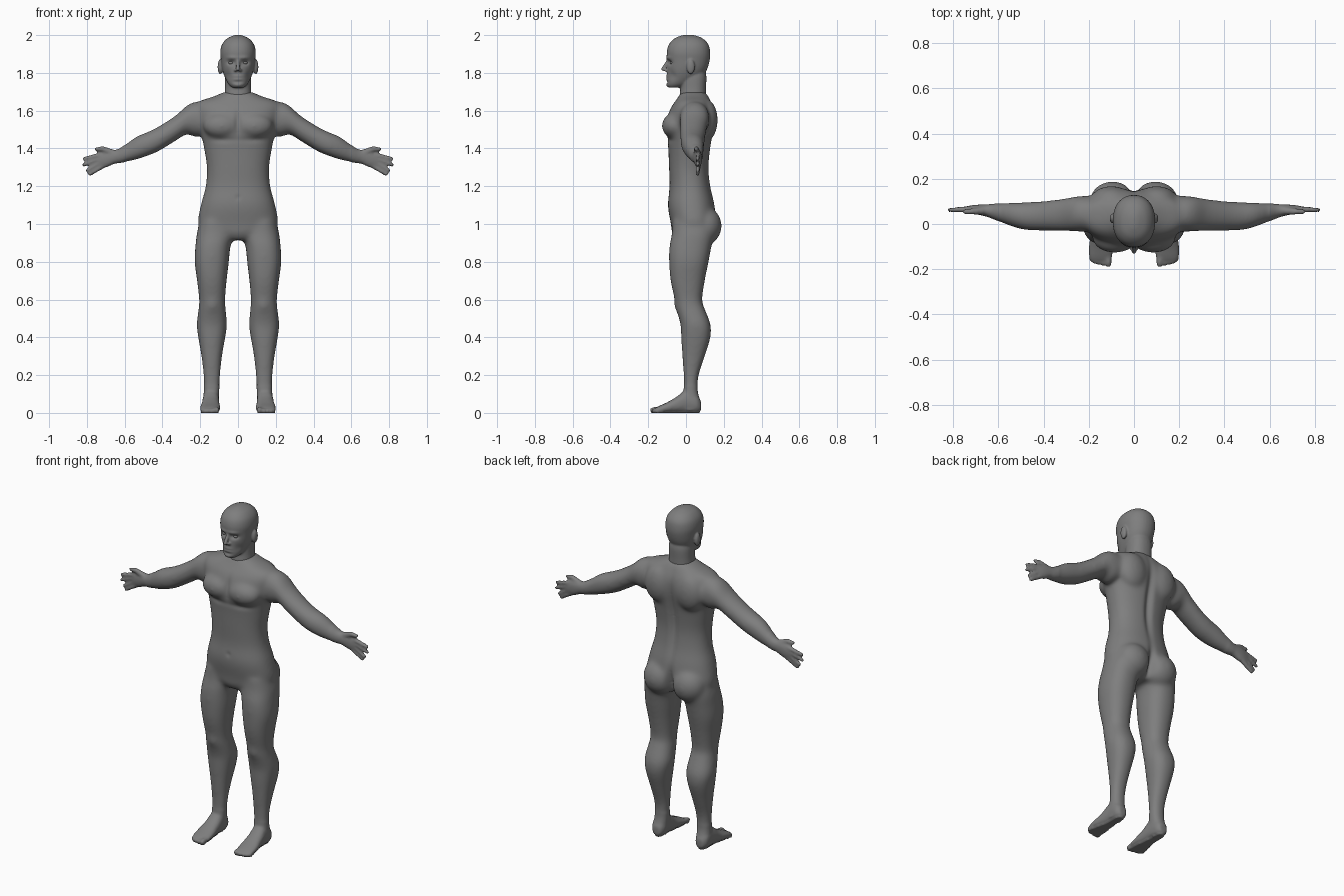
import bpy
import bmesh
import math
from mathutils import Vector, Matrix

default_cube = bpy.data.objects.get("Cube")
if default_cube:
    bpy.data.objects.remove(default_cube, do_unlink=True)

GREY = (0.21, 0.21, 0.21, 1.0)
skin = bpy.data.materials.new("matte grey skin")
skin.use_nodes = True
skin.diffuse_color = GREY
skin.node_tree.nodes["Principled BSDF"].inputs["Base Color"].default_value = GREY


def catmull(a, b, c, d, t):
    """Smooth blend between b and c."""
    return b + t * ((c - a) / 2 + t * (a - 2.5 * b + 2 * c - d / 2
                                       + t * (1.5 * (b - c) + (d - a) / 2)))


def loft(bm, axis, sections, power=2.3, sides=28, steps=4):
    """Closed tube through sections (position, low, high, low, high).
    Sections of four values (position, half width, low, high) are centred."""
    full = [(s[0], -s[1], *s[1:]) if len(s) == 4 else s for s in sections]
    last = len(full) - 1
    rows = []
    for i in range(last):
        quad = [full[max(i - 1, 0)], full[i], full[i + 1], full[min(i + 2, last)]]
        for step in range(steps):
            rows.append([catmull(*values, step / steps) for values in zip(*quad)])
    rows.append(full[last])
    rings = []
    for position, u_low, u_high, v_low, v_high in rows:
        ring = []
        for k in range(sides):
            angle = math.tau * k / sides
            c, s = math.cos(angle), math.sin(angle)
            u = math.copysign(abs(c) ** (2 / power), c)
            v = math.copysign(abs(s) ** (2 / power), s)
            point = [(u_low + u_high + u * (u_high - u_low)) / 2,
                     (v_low + v_high + v * (v_high - v_low)) / 2]
            point.insert(axis, position)
            ring.append(bm.verts.new(point))
        rings.append(ring)
    for lower, upper in zip(rings, rings[1:]):
        for k in range(sides):
            n = (k + 1) % sides
            bm.faces.new((lower[k], lower[n], upper[n], upper[k]))
    bm.faces.new(rings[0])
    bm.faces.new(rings[-1])


def ellipsoid(bm, center, radii, detail=4):
    matrix = Matrix.Translation(center) @ Matrix.Diagonal((*radii, 1))
    bmesh.ops.create_icosphere(bm, subdivisions=detail, radius=1, matrix=matrix)


def rod(bm, start, end, start_radius, end_radius, beads=12):
    """Tapered rounded rod of overlapping balls, used for digits and the nose."""
    for k in range(beads):
        t = k / (beads - 1)
        radius = start_radius + (end_radius - start_radius) * t
        ellipsoid(bm, Vector(start).lerp(Vector(end), t), (radius,) * 3, detail=3)


def mirror(bm):
    copy = bmesh.ops.duplicate(bm, geom=bm.verts[:] + bm.edges[:] + bm.faces[:])
    for element in copy["geom"]:
        if isinstance(element, bmesh.types.BMVert):
            element.co.x *= -1


def fuse(bm, name, voxel):
    """Merge all overlapping parts into one skin; returns object and new bmesh."""
    bmesh.ops.recalc_face_normals(bm, faces=bm.faces[:])
    mesh = bpy.data.meshes.new(name)
    bm.to_mesh(mesh)
    bm.free()
    obj = bpy.data.objects.new(name, mesh)
    bpy.context.collection.objects.link(obj)
    remesh = obj.modifiers.new("fuse", "REMESH")
    remesh.mode = "VOXEL"
    remesh.voxel_size = voxel
    graph = bpy.context.evaluated_depsgraph_get()
    fused = bpy.data.meshes.new_from_object(obj.evaluated_get(graph))
    obj.modifiers.clear()
    obj.data = fused
    bpy.data.meshes.remove(mesh)
    fused.name = name
    result = bmesh.new()
    result.from_mesh(fused)
    return obj, result


def relax(bm, times, rule=lambda co: True):
    verts = [v for v in bm.verts if rule(v.co)]
    for _ in range(times):
        bmesh.ops.smooth_vert(bm, verts=verts, factor=0.5, use_axis_x=True,
                              use_axis_y=True, use_axis_z=True)


def sculpt(bm, center, radii, push):
    """Soft brush stroke along y, repeated on the other side when off centre."""
    for side in ((1, -1) if center[0] else (1,)):
        middle = Vector((center[0] * side, center[1], center[2]))
        for v in bm.verts:
            d = v.co - middle
            reach = sum((d[i] / radii[i]) ** 2 for i in range(3))
            if reach < 6:
                v.co.y += push * math.exp(-reach)


def finish(obj, bm):
    for face in bm.faces:
        face.smooth = True
        face.material_index = 0
    bm.to_mesh(obj.data)
    bm.free()
    obj.data.materials.clear()
    obj.data.materials.append(skin)


# ---- Body: left side parts first ----
body = bmesh.new()

# Arm and palm
loft(body, 0, [
    (.14, -.03, .12, 1.49, 1.64), (.22, -.035, .125, 1.46, 1.648),
    (.27, -.032, .12, 1.475, 1.628), (.33, -.032, .11, 1.44, 1.575),
    (.42, -.03, .1, 1.385, 1.517), (.48, -.027, .097, 1.36, 1.487),
    (.54, -.012, .095, 1.34, 1.462), (.62, .02, .09, 1.323, 1.405),
    (.655, .033, .087, 1.318, 1.392), (.7, .043, .085, 1.298, 1.388),
    (.735, .05, .08, 1.295, 1.375), (.75, .055, .076, 1.31, 1.36)], power=2.1)

# Fingers and thumb as (base x, base z, tip x, tip z)
for base_x, base_z, tip_x, tip_z in ((.73, 1.364, .815, 1.346), (.735, 1.345, .816, 1.313),
                                     (.73, 1.325, .798, 1.283), (.715, 1.308, .785, 1.263)):
    rod(body, (base_x, .065, base_z), (tip_x, .062, tip_z), .014, .0105)
rod(body, (.65, .06, 1.37), (.715, .055, 1.398), .02, .014)
rod(body, (.715, .055, 1.398), (.75, .055, 1.396), .014, .011)

# Leg
loft(body, 2, [
    (1.02, .03, .2, -.07, .14), (.95, .02, .218, -.075, .15),
    (.88, .04, .226, -.088, .135), (.8, .048, .23, -.09, .12),
    (.7, .06, .217, -.082, .1), (.6, .068, .206, -.06, .086),
    (.55, .065, .209, -.052, .1), (.47, .058, .219, -.03, .13),
    (.4, .067, .211, -.026, .13), (.3, .084, .194, -.02, .1),
    (.2, .094, .183, -.013, .068), (.12, .099, .181, -.013, .062),
    (.06, .102, .185, -.03, .075), (.01, .108, .18, -.03, .072)])

# Foot and toes
loft(body, 1, [
    (.08, .122, .165, .01, .06), (.055, .105, .184, 0, .1),
    (0, .1, .187, 0, .12), (-.05, .098, .192, 0, .085),
    (-.1, .094, .2, 0, .056), (-.14, .095, .2, 0, .038), (-.16, .1, .195, 0, .028)])
for x, tip, radius in ((.113, -.176, .015), (.138, -.176, .011), (.157, -.172, .011),
                       (.174, -.166, .011), (.188, -.156, .011)):
    rod(body, (x, -.12, radius + .006), (x, tip, radius), radius, radius)

# Chest, shoulder blade and buttock muscles
ellipsoid(body, (.085, -.062, 1.52), (.1, .066, .068))
ellipsoid(body, (.1, .11, 1.55), (.09, .058, .11))
ellipsoid(body, (.095, .102, .99), (.1, .087, .1))
mirror(body)

# Torso
loft(body, 2, [
    (.915, .07, -.05, .1), (.95, .17, -.073, .135), (1, .212, -.08, .16),
    (1.1, .197, -.096, .152), (1.2, .171, -.087, .13), (1.3, .165, -.09, .121),
    (1.4, .18, -.094, .13), (1.46, .192, -.1, .14), (1.52, .207, -.11, .15),
    (1.58, .222, -.095, .152), (1.62, .228, -.078, .145), (1.65, .205, -.057, .132),
    (1.675, .13, -.04, .12), (1.7, .072, -.026, .103)], sides=40)

body_object, skin_mesh = fuse(body, "body", .0075)
relax(skin_mesh, 18, lambda co: abs(co.x) < .6 and co.z > .14)
# Spine, buttock cleft, breastbone and navel
sculpt(skin_mesh, (0, .14, 1.38), (.02, .07, .2), -.02)
sculpt(skin_mesh, (0, .17, .98), (.02, .07, .08), -.035)
sculpt(skin_mesh, (0, -.11, 1.54), (.014, .05, .06), .012)
sculpt(skin_mesh, (0, -.09, 1.14), (.01, .03, .012), .006)
# Crease under the chest and kneecaps
sculpt(skin_mesh, (.09, -.1, 1.445), (.07, .04, .014), .007)
sculpt(skin_mesh, (.135, -.05, .57), (.03, .03, .035), -.006)
relax(skin_mesh, 2)
# Flat soles
for v in skin_mesh.verts:
    if v.co.z < .007:
        v.co.z = 0
finish(body_object, skin_mesh)

# ---- Head ----
head = bmesh.new()
# Ear and nostril wing, mirrored
ellipsoid(head, (.094, .025, 1.832), (.014, .022, .04))
ellipsoid(head, (.012, -.104, 1.814), (.009, .014, .009))
mirror(head)
# Neck
loft(head, 2, [(1.62, .07, -.005, .1), (1.67, .072, -.032, .105),
               (1.72, .069, -.03, .106), (1.78, .068, -.03, .108), (1.82, .06, -.02, .1)])
# Skull and jaw
loft(head, 2, [
    (1.722, .03, -.092, -.03), (1.74, .05, -.102, .02), (1.78, .071, -.101, .085),
    (1.82, .084, -.1, .112), (1.87, .091, -.1, .126), (1.91, .094, -.102, .128),
    (1.95, .085, -.091, .119), (1.98, .061, -.064, .092), (1.996, .03, -.03, .057),
    (2.002, .008, -.003, .03)], power=2.2, sides=36)
# Nose
rod(head, (0, -.094, 1.868), (0, -.121, 1.82), .009, .011)

head_object, face = fuse(head, "head", .0045)
relax(face, 3)
# Eye sockets, brows, cheeks
sculpt(face, (.036, -.09, 1.855), (.021, .04, .012), .016)
sculpt(face, (.035, -.1, 1.88), (.03, .04, .009), -.006)
sculpt(face, (.055, -.075, 1.785), (.018, .04, .025), .008)
# Lips, mouth line, chin
sculpt(face, (0, -.1, 1.774), (.026, .03, .014), -.006)
sculpt(face, (0, -.1, 1.774), (.026, .03, .004), .006)
sculpt(face, (0, -.1, 1.752), (.025, .03, .007), .006)
sculpt(face, (0, -.1, 1.734), (.025, .03, .01), -.004)
relax(face, 2)
finish(head_object, face)

# ---- Eyes ----
for label, side in (("left_eye", 1), ("right_eye", -1)):
    ball = bmesh.new()
    ellipsoid(ball, (.036 * side, -.072, 1.854), (.015, .013, .01))
    eye = bpy.data.objects.new(label, bpy.data.meshes.new(label))
    bpy.context.collection.objects.link(eye)
    finish(eye, ball)
